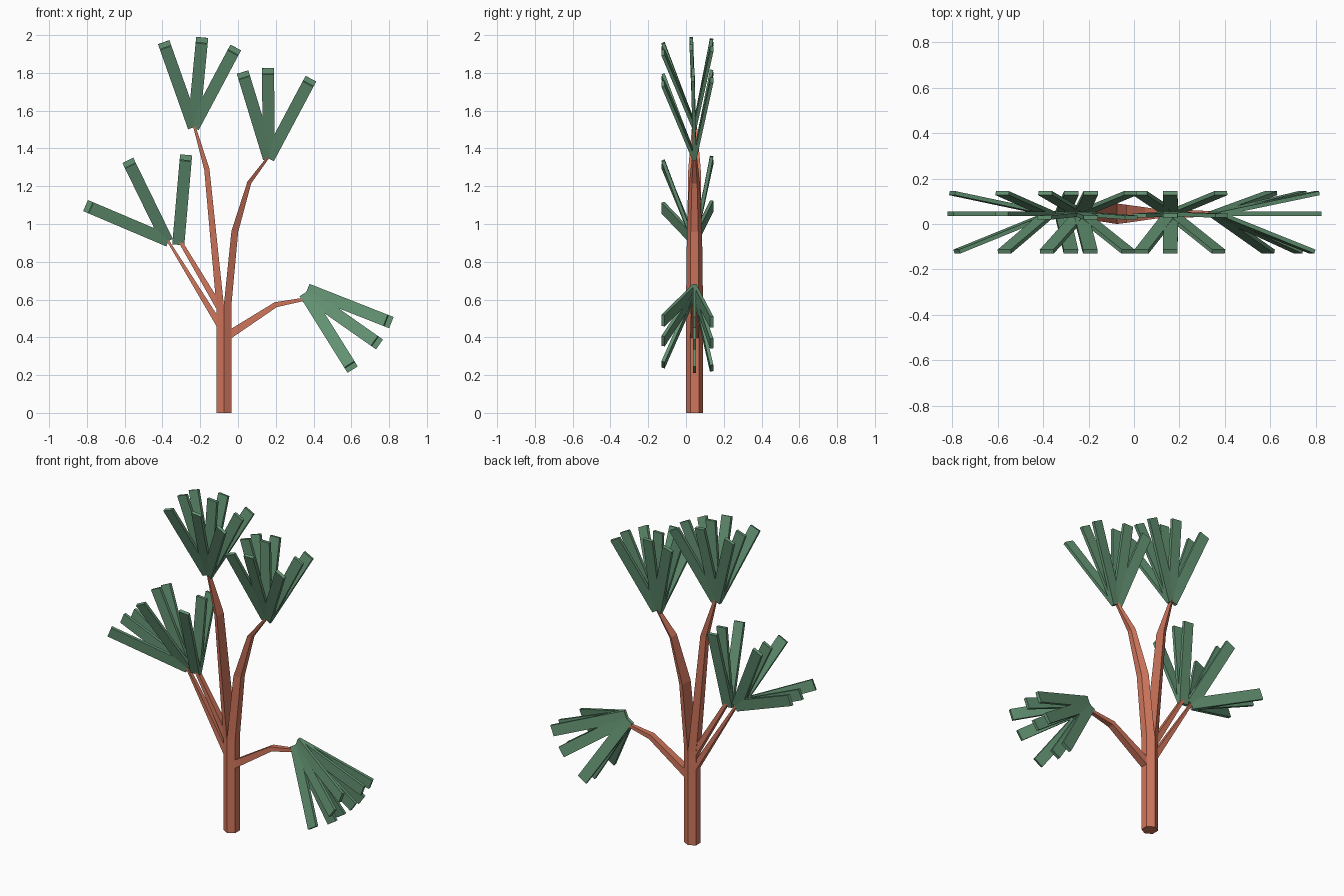
import bpy, bmesh, math
from mathutils import Vector

cube = bpy.data.objects.get("Cube")
if cube:
    bpy.data.objects.remove(cube)

Y = 0.045  # depth of the trunk axis


def material(name, rgb):
    m = bpy.data.materials.new(name)
    m.use_nodes = True
    m.diffuse_color = (*rgb, 1)
    bsdf = m.node_tree.nodes["Principled BSDF"]
    bsdf.inputs["Base Color"].default_value = (*rgb, 1)
    bsdf.inputs["Roughness"].default_value = 0.9
    return m


BARK = material("terracotta bark", (0.63, 0.18, 0.107))
LEAF = material("leaf green", (0.125, 0.29, 0.17))


def finish(name, bm, mat):
    bmesh.ops.recalc_face_normals(bm, faces=bm.faces)
    mesh = bpy.data.meshes.new(name)
    bm.to_mesh(mesh)
    bm.free()
    mesh.materials.append(mat)
    ob = bpy.data.objects.new(name, mesh)
    bpy.context.collection.objects.link(ob)


def loft(name, path, profile):
    """Sweep a profile along (x, z, half width, half depth) points in the xz plane."""
    bm = bmesh.new()
    pts = [Vector((p[0], p[1])) for p in path]
    rings = []
    for i, (x, z, w, d) in enumerate(path):
        t = (pts[min(i + 1, len(pts) - 1)] - pts[max(i - 1, 0)]).normalized()
        if i == 0 and t.y > 0.9:
            t = Vector((0, 1))
        rings.append([bm.verts.new((x + t.y * w * a, Y + d * b, z - t.x * w * a))
                      for a, b in profile])
    n = len(profile)
    for lo, hi in zip(rings, rings[1:]):
        for k in range(n):
            bm.faces.new((lo[k], lo[(k + 1) % n], hi[(k + 1) % n], hi[k]))
    bm.faces.new(rings[0])
    bm.faces.new(rings[-1])
    finish(name, bm, BARK)


HEX = [(0, -1), (1, -0.5), (1, 0.5), (0, 1), (-1, 0.5), (-1, -0.5)]
HALF_RIGHT = [(-1, -1), (1, -0.5), (1, 0.5), (-1, 1)]
HALF_LEFT = [(-a, b) for a, b in HALF_RIGHT]
BOX = [(-1, -1), (1, -1), (1, 1), (-1, 1)]

# Trunk and the two stems it splits into
loft("trunk", [(-0.075, 0, 0.04, 0.045), (-0.075, 0.57, 0.04, 0.045)], HEX)
loft("tall_stem", [(-0.095, 0.57, 0.02, 0.045), (-0.165, 1.29, 0.014, 0.033),
                   (-0.235, 1.53, 0.006, 0.012)], HALF_LEFT)
loft("short_stem", [(-0.055, 0.57, 0.02, 0.045), (-0.017, 0.96, 0.018, 0.04),
                    (0.06, 1.22, 0.011, 0.028), (0.165, 1.36, 0.006, 0.012)], HALF_RIGHT)

# Side branches
loft("low_branch", [(-0.06, 0.405, 0.022, 0.023), (0.2, 0.573, 0.014, 0.018),
                    (0.37, 0.605, 0.008, 0.01)], BOX)
loft("outer_side_branch", [(-0.085, 0.445, 0.018, 0.022), (-0.37, 0.91, 0.006, 0.01)], BOX)
loft("inner_side_branch", [(-0.085, 0.535, 0.018, 0.022), (-0.325, 0.94, 0.009, 0.012)], BOX)


def leaf_cluster(name, leaves, lean=0):
    """Planks fanned in x at each (x, z, angle), three deep in y."""
    bm = bmesh.new()
    length, half_w, half_t = 0.475, 0.032, 0.009
    for x, z, angle in leaves:
        a = math.radians(angle)
        flat = Vector((math.sin(a), 0, math.cos(a)))
        wide = Vector((math.cos(a), 0, -math.sin(a)))
        for tilt in (-20.5, lean, 11):
            r = math.radians(tilt)
            along = flat * math.cos(r) + Vector((0, math.sin(r), 0))
            thick = along.cross(wide)
            start = Vector((x, Y, z))
            ends = []
            for s in (0, length):
                ends.append([bm.verts.new(start + along * s + wide * half_w * u
                                          + thick * half_t * v) for u, v in BOX])
            lo, hi = ends
            bm.faces.new(lo)
            bm.faces.new(hi)
            for k in range(4):
                j = (k + 1) % 4
                bm.faces.new((lo[k], lo[j], hi[j], hi[k]))
    finish(name, bm, LEAF)


# Leaf clusters at the branch tips
leaf_cluster("top_leaves", [(-0.235, 1.515, a) for a in (-19.5, 5.5, 28)], -2)
leaf_cluster("upper_leaves", [(0.163, 1.35, a) for a in (-17, -0.5, 28)], -1)
leaf_cluster("side_leaves", [(-0.37, 0.912, -67), (-0.375, 0.91, -26), (-0.316, 0.893, 5)])
leaf_cluster("low_leaves", [(0.37, 0.652, 111.5), (0.36, 0.635, 125), (0.355, 0.632, 148)])
